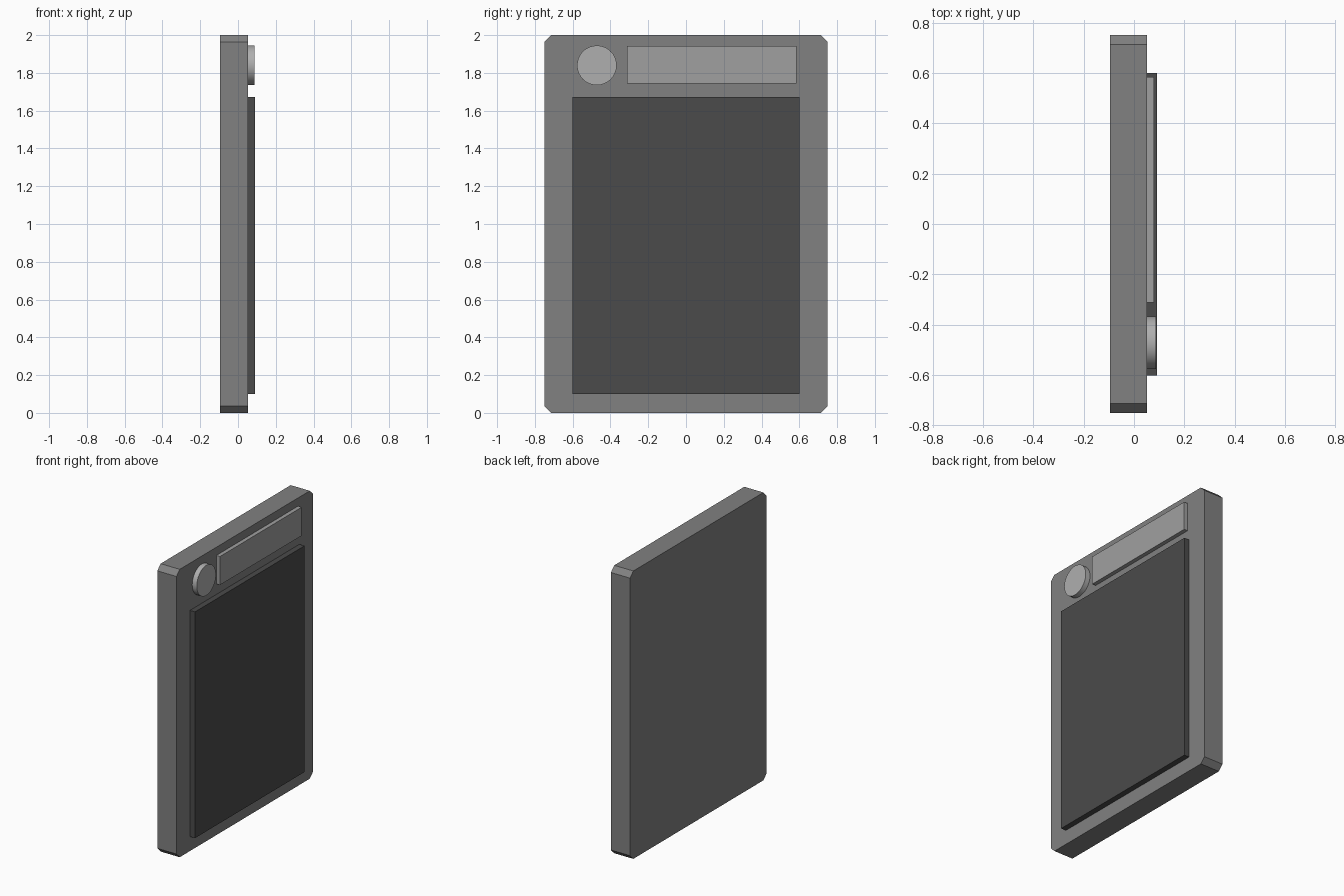
import bpy
import bmesh
import math

if "Cube" in bpy.data.objects:
    bpy.data.objects.remove(bpy.data.objects["Cube"])


def grey(name, v):
    m = bpy.data.materials.new(name)
    m.diffuse_color = (v, v, v, 1)
    m.use_nodes = True
    m.node_tree.nodes["Principled BSDF"].inputs["Base Color"].default_value = m.diffuse_color
    return m


def plate(name, profile, x0, x1, mat):
    """Extrude a (y, z) outline from x0 to x1."""
    bm = bmesh.new()
    face = bm.faces.new([bm.verts.new((x0, y, z)) for y, z in profile])
    new = bmesh.ops.extrude_face_region(bm, geom=[face])["geom"]
    verts = [g for g in new if isinstance(g, bmesh.types.BMVert)]
    bmesh.ops.translate(bm, verts=verts, vec=(x1 - x0, 0, 0))
    bmesh.ops.recalc_face_normals(bm, faces=bm.faces)
    mesh = bpy.data.meshes.new(name)
    bm.to_mesh(mesh)
    bm.free()
    mesh.materials.append(mat)
    ob = bpy.data.objects.new(name, mesh)
    bpy.context.collection.objects.link(ob)
    return ob


def rect(y0, y1, z0, z1, c=0.0):
    """Rectangle outline, with cut corners when c > 0."""
    if c == 0:
        return [(y0, z0), (y1, z0), (y1, z1), (y0, z1)]
    return [(y0 + c, z0), (y1 - c, z0), (y1, z0 + c), (y1, z1 - c),
            (y1 - c, z1), (y0 + c, z1), (y0, z1 - c), (y0, z0 + c)]


# Slab body with cut corners
plate("body", rect(-0.75, 0.75, 0, 2, 0.036), -0.095, 0.052, grey("body_grey", 0.22))

# Large dark front panel
plate("front_panel", rect(-0.602, 0.6, 0.1, 1.672), 0.045, 0.091, grey("panel_grey", 0.07))

# Light strip along the top
plate("top_strip", rect(-0.312, 0.585, 1.745, 1.943), 0.045, 0.08, grey("strip_grey", 0.35))

# Round button beside the strip
bpy.ops.mesh.primitive_cylinder_add(vertices=32, radius=0.105, depth=0.042,
                                    location=(0.066, -0.472, 1.84),
                                    rotation=(0, math.pi / 2, 0))
button = bpy.context.object
button.name = "round_button"
button.data.materials.append(grey("button_grey", 0.43))
bpy.ops.object.shade_smooth_by_angle(angle=math.radians(30))
